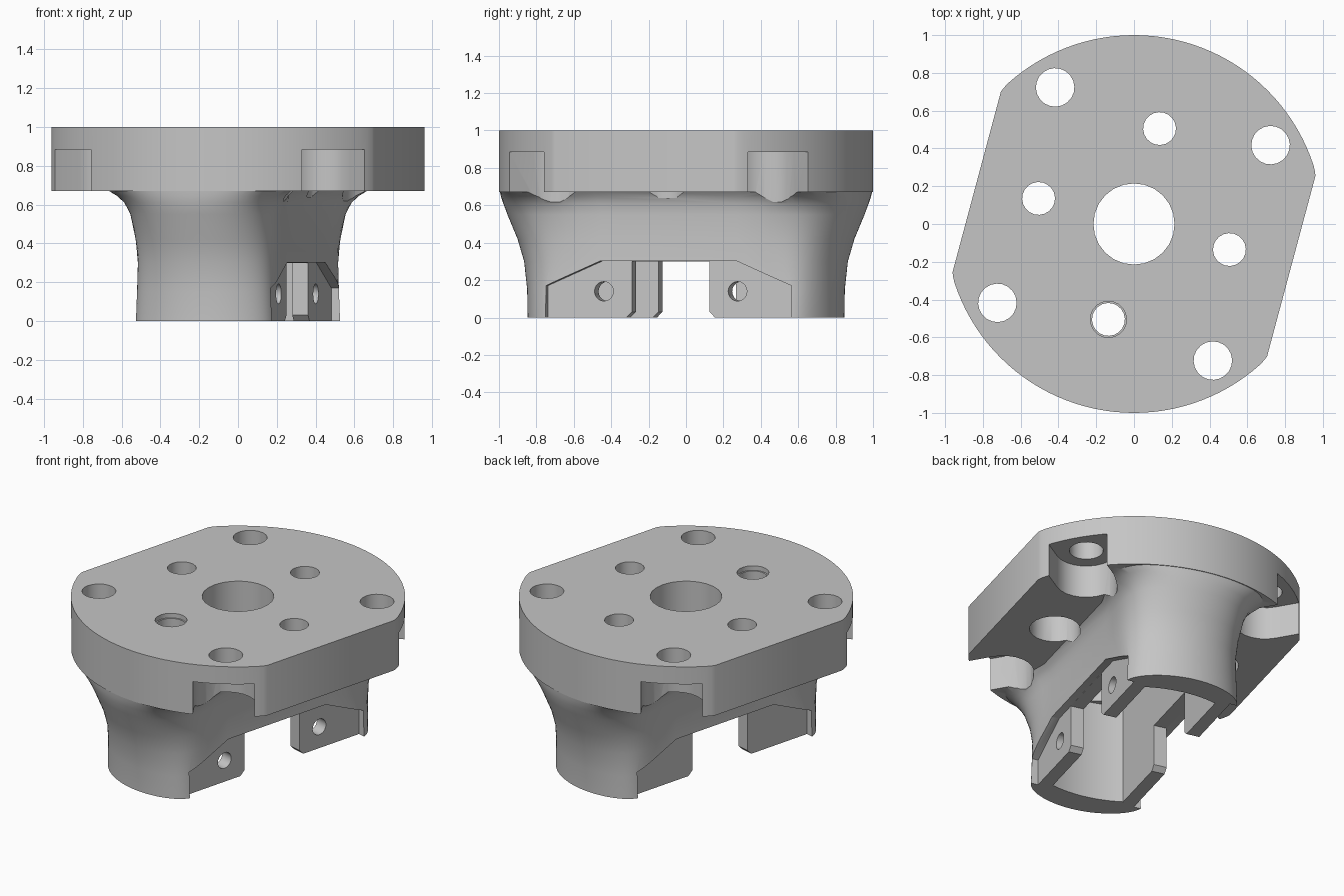
import bpy, bmesh
from math import sin, cos, pi, sqrt, radians, copysign
from mathutils import Matrix, Vector

if "Cube" in bpy.data.objects:
    bpy.data.objects.remove(bpy.data.objects["Cube"])

metal = bpy.data.materials.new("plain_grey")
metal.use_nodes = True
grey = (0.56, 0.56, 0.56, 1)
metal.diffuse_color = grey
metal.node_tree.nodes["Principled BSDF"].inputs["Base Color"].default_value = grey


def loft(name, rings):
    """Solid skinned through equal-length rings of 3D points."""
    bm = bmesh.new()
    loops = [[bm.verts.new(p) for p in ring] for ring in rings]
    n = len(loops[0])
    for low, high in zip(loops, loops[1:]):
        for i in range(n):
            j = (i + 1) % n
            bm.faces.new((low[i], low[j], high[j], high[i]))
    bm.faces.new(loops[0][::-1])
    bm.faces.new(loops[-1])
    bmesh.ops.recalc_face_normals(bm, faces=bm.faces)
    mesh = bpy.data.meshes.new(name)
    bm.to_mesh(mesh)
    bm.free()
    mesh.materials.append(metal)
    obj = bpy.data.objects.new(name, mesh)
    bpy.context.collection.objects.link(obj)
    return obj


def prism(name, outline, z0, z1):
    return loft(name, [[(x, y, z) for x, y in outline] for z in (z0, z1)])


def side_prism(name, outline, x0, x1):
    return loft(name, [[(x, y, z) for y, z in outline] for x in (x0, x1)])


def circle(r, cx=0, cy=0, n=20):
    return [(cx + r * cos(2 * pi * i / n), cy + r * sin(2 * pi * i / n)) for i in range(n)]


def boolean(target, tool, operation):
    mod = target.modifiers.new("cut", "BOOLEAN")
    mod.object, mod.operation, mod.solver = tool, operation, "EXACT"
    graph = bpy.context.evaluated_depsgraph_get()
    mesh = bpy.data.meshes.new_from_object(target.evaluated_get(graph))
    target.modifiers.clear()
    target.data = mesh
    bpy.data.objects.remove(tool)


def cut(tool):
    boolean(mount, tool, "DIFFERENCE")


def neck_ring(z, radius, width, flare, softness, n=96):
    """Waisted slot section: flare widens it towards the ends, softness rounds the corners."""
    ring = []
    for i in range(n):
        a = 2 * pi * (i + 0.5) / n
        x = width * sin(a)
        y = copysign(sqrt(radius**2 - x * x) * abs(cos(a)) ** softness, cos(a))
        p = Vector((x + flare * sin(a) * (y / radius) ** 2, y))
        p *= min(1, radius / p.length)
        ring.append((p.x, p.y, z))
    return ring


# Round flange with two flats and slightly eased corners
flat, half = 0.862, sqrt(1 - 0.862**2)
outline = [p for p in circle(1, n=120) if abs(p[0]) < flat - 0.02]
outline += [(sx * flat, sy * (half - 0.012)) for sx in (-1, 1) for sy in (-1, 1)]
outline += [(sx * (flat - 0.008), sy * (half + 0.008)) for sx in (-1, 1) for sy in (-1, 1)]
outline.sort(key=lambda p: Vector((1, 0)).angle_signed(Vector(p)))
mount = prism("tool_mount", outline, 0.67, 1)

# Waisted neck flaring into the flange at its corners
rows = [(0, 0.857, 0.376, 0, 0.1), (0.15, 0.86, 0.368, 0.005, 0.11),
        (0.3, 0.878, 0.355, 0.035, 0.17), (0.42, 0.914, 0.347, 0.08, 0.23),
        (0.55, 0.968, 0.342, 0.13, 0.26), (0.61, 0.987, 0.342, 0.18, 0.26),
        (0.645, 0.993, 0.345, 0.24, 0.25), (0.675, 0.996, 0.355, 0.31, 0.24),
        (0.72, 0.996, 0.355, 0.31, 0.24)]
boolean(mount, loft("neck", [neck_ring(*r) for r in rows]), "UNION")

# Inner cavity with curved ends
inner_w, inner_r = 0.232, 0.69
end = [(inner_w * (1 - k / 6), 0) for k in range(13)]
end = [(x, sqrt(inner_r**2 - x * x)) for x, _ in end]
cut(prism("cavity", end + [(-x, -y) for x, y in end], -0.1, 0.66))

# Cross channel between the legs, chamfered at the bottom
g = 0.215
cut(side_prism("channel", [(-g - 0.03, -0.01), (g + 0.03, -0.01), (g + 0.03, 0), (g, 0.03),
                           (g, 0.3), (-g, 0.3), (-g, 0.03), (-g - 0.03, 0)], -0.8, 0.8))

# Flat recess on each side of the legs
recess = [(-0.68, -0.1), (0.68, -0.1), (0.68, 0.17), (0.38, 0.301), (-0.38, 0.301), (-0.68, 0.17)]
for s in (-1, 1):
    cut(side_prism("recess", recess, s * 0.316, s * 0.8))

# Pin holes through the cheeks of one side only
for s in (-1, 1):
    cut(side_prism("pin_hole", circle(0.052, s * 0.37, 0.14), 0.1, 0.5))

# Centre bore and inner bolt holes, deeply counterbored from below
cut(prism("bore", circle(0.215, n=24), 0.5, 1.1))
for x, y in ((1, 0), (-1, 0), (0, 1), (0, -1)):
    x, y = x * 0.523, y * 0.523
    cut(prism("bolt_hole", circle(0.087, x, y), 0.655, 1.1))
    cut(prism("counterbore", circle(0.152, x, y), 0.64, 0.885))
cut(prism("locating_rim", circle(0.096, 0, -0.523), 0.97, 1.1))

# Outer bolt holes with U-shaped head pockets open to the rim
for k in range(4):
    turn = Matrix.Rotation(pi / 4 + k * pi / 2, 2)
    arc = [(0.835 + 0.185 * cos(a), 0.185 * sin(a))
           for a in (pi / 2 + pi * i / 12 for i in range(13))]
    shape = [turn @ Vector(p) for p in arc + [(1.2, -0.185), (1.2, 0.185)]]
    cut(prism("head_pocket", shape, 0.58, 0.885))
    x, y = turn @ Vector((0.835, 0))
    cut(prism("flange_hole", circle(0.102, x, y), 0.8, 1.1))

# Turn the finished part and shade it
mount.data.transform(Matrix.Rotation(radians(-15), 4, "Z"))
bpy.ops.object.select_all(action="DESELECT")
mount.select_set(True)
bpy.context.view_layer.objects.active = mount
bpy.ops.object.shade_smooth_by_angle(angle=radians(32))
